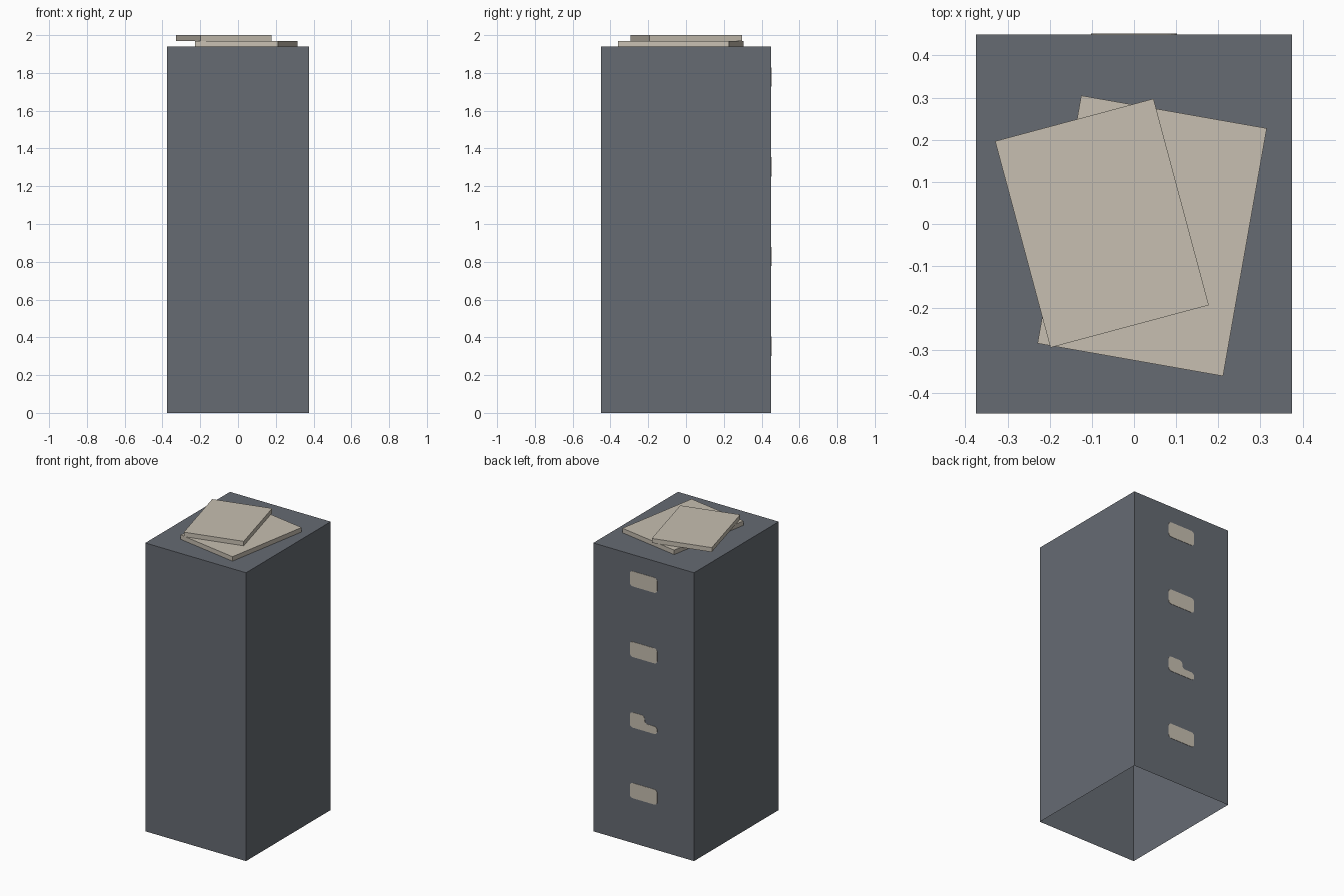
import bpy, bmesh, math
from mathutils import Vector, Matrix

if "Cube" in bpy.data.objects:
    bpy.data.objects.remove(bpy.data.objects["Cube"])


def material(name, rgb):
    m = bpy.data.materials.new(name)
    m.diffuse_color = (*rgb, 1)
    m.use_nodes = True
    m.node_tree.nodes["Principled BSDF"].inputs["Base Color"].default_value = m.diffuse_color
    return m


STEEL = material("slate_grey", (0.133, 0.147, 0.171))
PAPER = material("warm_paper", (0.57, 0.52, 0.44))


def finish(name, bm, mat):
    bmesh.ops.recalc_face_normals(bm, faces=bm.faces)
    me = bpy.data.meshes.new(name)
    bm.to_mesh(me)
    bm.free()
    me.materials.append(mat)
    ob = bpy.data.objects.new(name, me)
    bpy.context.collection.objects.link(ob)
    return ob


def box(name, size, loc, mat, turn=0, open_bottom=False):
    bm = bmesh.new()
    bmesh.ops.create_cube(bm, size=1, matrix=Matrix.Diagonal((*size, 1)))
    if open_bottom:
        low = [f for f in bm.faces if f.calc_center_median().z < -size[2] * 0.49]
        bmesh.ops.delete(bm, geom=low, context='FACES_ONLY')
    ob = finish(name, bm, mat)
    ob.location = loc
    ob.rotation_euler.z = math.radians(turn)
    return ob


def rounded(corners, r, steps=4):
    """Outline with every corner replaced by a small curve."""
    pts = []
    for i, c in enumerate(corners):
        c = Vector(c)
        a = c + (Vector(corners[i - 1]) - c).normalized() * r
        b = c + (Vector(corners[(i + 1) % len(corners)]) - c).normalized() * r
        for k in range(steps + 1):
            t = k / steps
            w = 0.72  # rational weight close to a circular arc
            d = (1 - t) ** 2 + 2 * w * t * (1 - t) + t * t
            pts.append((a * (1 - t) ** 2 + c * 2 * w * t * (1 - t) + b * t * t) / d)
    return pts


def label(name, corners, z):
    bm = bmesh.new()
    face = bm.faces.new([bm.verts.new((p.x, 0.449, z + p.y)) for p in rounded(corners, 0.022)])
    ext = bmesh.ops.extrude_face_region(bm, geom=[face])
    moved = [v for v in ext["geom"] if isinstance(v, bmesh.types.BMVert)]
    bmesh.ops.translate(bm, verts=moved, vec=(0, 0.003, 0))
    return finish(name, bm, PAPER)


# Cabinet shell, open underneath
box("cabinet_body", (0.75, 0.90, 1.94), (0, 0, 0.97), STEEL, open_bottom=True)

# Two loose folders on the top
box("lower_folder", (0.447, 0.597, 0.03), (0.043, -0.028, 1.955), PAPER, -10)
box("upper_folder", (0.389, 0.507, 0.03), (-0.076, 0.002, 1.985), PAPER, 15)

# Drawer labels on the back face; the third one is torn
W, H = 0.102, 0.051
whole = [(-W, -H), (W, -H), (W, H), (-W, H)]
torn = [(-W, -H), (W, -H), (W, H), (-0.008, H), (-0.008, 0), (-W, 0)]
for i in range(4):
    label(f"drawer_label_{i + 1}", torn if i == 2 else whole, 1.778 - i * 0.475)
